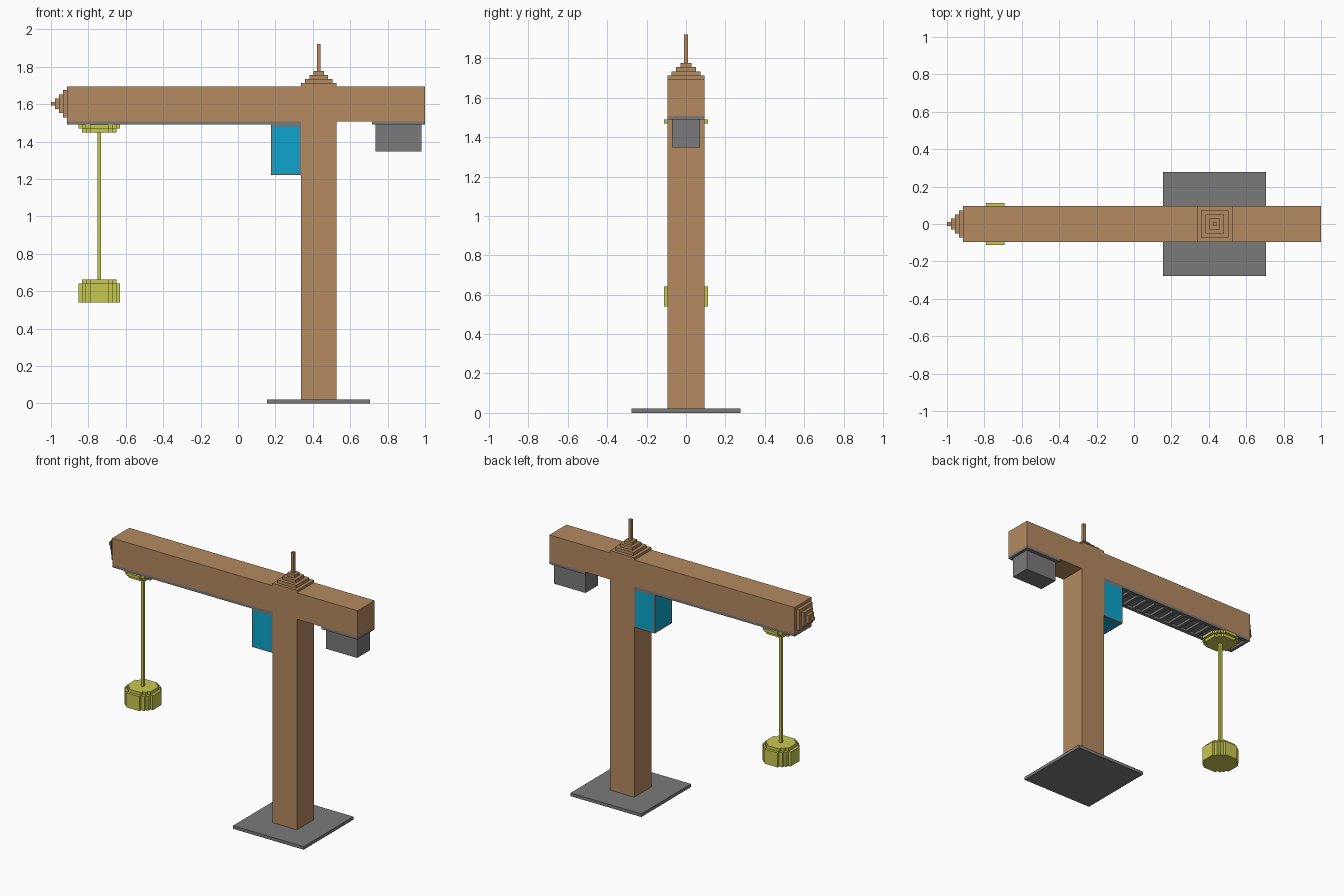
import bpy, bmesh

if "Cube" in bpy.data.objects:
    bpy.data.objects.remove(bpy.data.objects["Cube"])


def material(name, rgb):
    m = bpy.data.materials.new(name)
    m.diffuse_color = (*rgb, 1)
    m.use_nodes = True
    m.node_tree.nodes["Principled BSDF"].inputs["Base Color"].default_value = m.diffuse_color
    return m


TAN = material("tan", (0.462, 0.254, 0.117))
GREY = material("grey", (0.195, 0.195, 0.195))
YELLOW = material("yellow", (0.578, 0.578, 0.085))
BLUE = material("blue", (0.004, 0.376, 0.610))


def finish(name, bm, *mats):
    bmesh.ops.recalc_face_normals(bm, faces=bm.faces)
    me = bpy.data.meshes.new(name)
    bm.to_mesh(me)
    bm.free()
    for m in mats:
        me.materials.append(m)
    ob = bpy.data.objects.new(name, me)
    bpy.context.collection.objects.link(ob)
    return ob


def add_box(bm, x, y, z):
    """Box from (min, max) ranges."""
    vs = bmesh.ops.create_cube(bm, size=1)["verts"]
    for v in vs:
        for i, (a, b) in enumerate((x, y, z)):
            v.co[i] = a if v.co[i] < 0 else b


def box(name, x, y, z, mat):
    bm = bmesh.new()
    add_box(bm, x, y, z)
    return finish(name, bm, mat)


def prism(bm, points, offset):
    """Extrude a flat outline by an offset vector."""
    f = bm.faces.new([bm.verts.new(p) for p in points])
    ext = bmesh.ops.extrude_face_region(bm, geom=[f])["geom"]
    bmesh.ops.translate(bm, vec=offset,
                        verts=[v for v in ext if isinstance(v, bmesh.types.BMVert)])


def stepped_disc(bm, cx, steps, z0, z1):
    """Blocky round plate; steps are the corners of one quadrant."""
    quad = []
    for i, (hx, hy) in enumerate(steps):
        quad.append((hx, hy))
        if i + 1 < len(steps):
            quad.append((steps[i + 1][0], hy))
    ring = quad + [(-x, y) for x, y in reversed(quad)]
    ring += [(-x, -y) for x, y in quad] + [(x, -y) for x, y in reversed(quad)]
    prism(bm, [(cx + x, y, z0) for x, y in ring], (0, 0, z1 - z0))


MX, W = 0.432, 0.095          # mast centre and half width
ML, MR = MX - W, MX + W

# Base
box("base_plate", (0.155, 0.707), (-0.277, 0.277), (0, 0.022), GREY)

# Mast and jib as one T-shaped body
bm = bmesh.new()
outline = [(ML, 0.022), (MR, 0.022), (MR, 1.508), (1, 1.508), (1, 1.695),
           (MR, 1.695), (MR, 1.712), (ML, 1.712), (ML, 1.695),
           (-0.915, 1.695), (-0.915, 1.508), (ML, 1.508)]
prism(bm, [(x, -W, z) for x, z in outline], (0, 2 * W, 0))
finish("mast_and_jib", bm, TAN)

# Stepped cap with spire, and the stepped jib tip
HALF = (0.073, 0.05, 0.029, 0.010)
bm = bmesh.new()
for i, h in enumerate(HALF):
    z = 1.712 + 0.0215 * i
    add_box(bm, (MX - h, MX + h), (-h, h), (z, 1.922 if i == 3 else z + 0.0215))
finish("mast_cap", bm, TAN)
bm = bmesh.new()
for i, h in enumerate(HALF):
    x = -0.915 - 0.02125 * i
    add_box(bm, (x - 0.02125, x), (-h, h), (1.602 - h, 1.602 + h))
finish("jib_tip", bm, TAN)

# Trolley track under the jib: floor, rails, end bar and rungs
Z0, Z1 = 1.490, 1.508
bm = bmesh.new()
add_box(bm, (-0.915, ML), (-W, W), (Z1 - 0.002, Z1))
for s in (-1, 1):
    add_box(bm, (-0.915, ML), sorted((s * W, s * (W - 0.022))), (Z0, Z1 - 0.002))
n = 17
for i in range(n):
    x = -0.915 + (ML + 0.915 - 0.022) * i / (n - 1)
    add_box(bm, (x, x + 0.022), (-W + 0.022, W - 0.022), (Z0, Z1 - 0.002))
finish("trolley_track", bm, GREY)

# Counterweight
box("counterweight_plate", (0.717, 1.0), (-W, W), (Z0, Z1), GREY)
box("counterweight", (0.735, 0.98), (-0.07, 0.07), (1.347, Z0), GREY)

# Cab: grey frame with inset glass on the outer faces
bm = bmesh.new()
add_box(bm, (0.177, ML), (-W, W), (1.22, Z0))
bm.normal_update()
panes = [f for f in bm.faces if f.normal.z < 0.5 and f.normal.x < 0.5]
bmesh.ops.inset_individual(bm, faces=panes, thickness=0.012)
for f in panes:
    f.material_index = 1
finish("cab", bm, GREY, BLUE)

# Trolley, cable and hook block
HX = -0.742
BIG = [(0.111, 0.05), (0.092, 0.075), (0.075, 0.092), (0.05, 0.111)]
SMALL = [(0.092, 0.05), (0.072, 0.072), (0.05, 0.092)]
bm = bmesh.new()
stepped_disc(bm, HX, BIG, 1.470, Z0)
stepped_disc(bm, HX, SMALL, 1.449, 1.470)
finish("trolley", bm, YELLOW)
box("cable", (HX - 0.01, HX + 0.01), (-0.01, 0.01), (0.663, 1.449), YELLOW)
bm = bmesh.new()
stepped_disc(bm, HX, BIG, 0.54, 0.642)
stepped_disc(bm, HX, SMALL, 0.642, 0.663)
finish("hook_block", bm, YELLOW)
